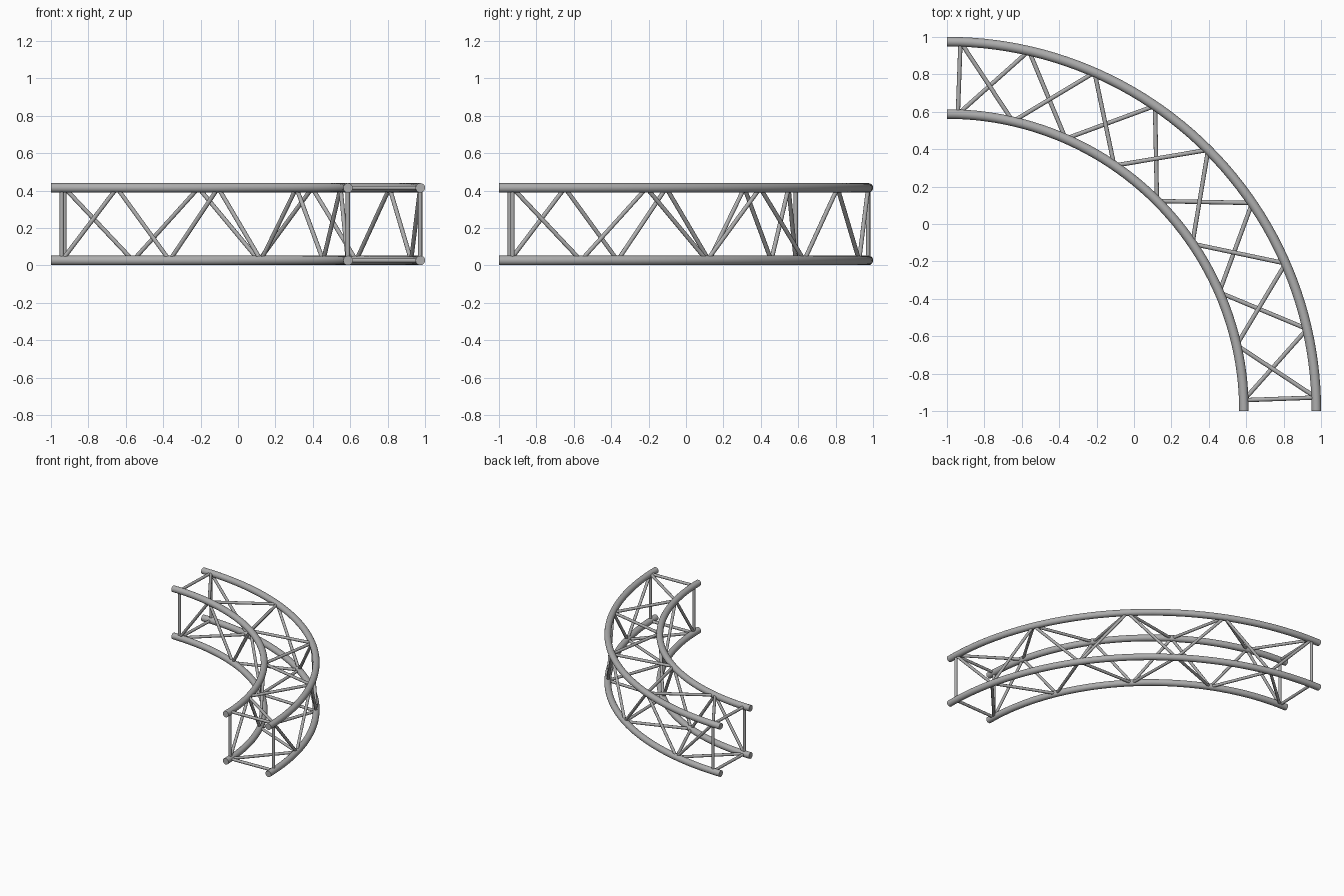
import bpy, bmesh, math
from mathutils import Vector, Matrix

cube = bpy.data.objects.get("Cube")
if cube:
    bpy.data.objects.remove(cube, do_unlink=True)

# Arc centre, chord radii, chord heights and tube sizes
CENTRE = Vector((-1, -1, 0))
RADIUS = {"inner": 1.588, "outer": 1.975}
HEIGHT = {"bottom": 0.026, "top": 0.414}
TUBE, BAR = 0.0255, 0.0115
NODES = 9
FIRST, STEP = 2.1, 10.725

metal = bpy.data.materials.new("grey metal")
metal.use_nodes = True
grey = (0.42, 0.42, 0.42, 1)
metal.diffuse_color = grey
metal.node_tree.nodes["Principled BSDF"].inputs["Base Color"].default_value = grey


def finish(bm, name):
    bmesh.ops.recalc_face_normals(bm, faces=bm.faces)
    mesh = bpy.data.meshes.new(name)
    bm.to_mesh(mesh)
    bm.free()
    obj = bpy.data.objects.new(name, mesh)
    bpy.context.collection.objects.link(obj)
    mesh.materials.append(metal)
    bpy.ops.object.select_all(action="DESELECT")
    obj.select_set(True)
    bpy.context.view_layer.objects.active = obj
    bpy.ops.object.shade_smooth_by_angle(angle=math.radians(40))


def chord(side, level):
    """Quarter-circle main tube with closed ends."""
    bm = bmesh.new()
    place = (Matrix.Translation(CENTRE + Vector((RADIUS[side], 0, HEIGHT[level])))
             @ Matrix.Rotation(math.pi / 2, 4, "X"))
    ring = bmesh.ops.create_circle(bm, segments=20, radius=TUBE, matrix=place)["verts"]
    edges = list({e for v in ring for e in v.link_edges})
    bmesh.ops.spin(bm, geom=edges, cent=CENTRE, axis=(0, 0, 1),
                   angle=math.pi / 2, steps=48)
    bmesh.ops.holes_fill(bm, edges=[e for e in bm.edges if e.is_boundary], sides=0)
    finish(bm, f"{level}_{side}_chord")


def node(side, level, i):
    """Point on a chord's centre line where bars meet."""
    a = math.radians(FIRST + STEP * i)
    r = RADIUS[side]
    return CENTRE + Vector((r * math.cos(a), r * math.sin(a), HEIGHT[level]))


def add_bar(bm, a, b):
    d = b - a
    place = Matrix.Translation((a + b) / 2) @ d.to_track_quat("Z", "Y").to_matrix().to_4x4()
    bmesh.ops.create_cone(bm, cap_ends=True, segments=12, radius1=BAR, radius2=BAR,
                          depth=d.length, matrix=place)


def lacing(name, even, odd):
    """Zigzag of bars alternating between two chords, with a straight bar at each end."""
    bm = bmesh.new()
    path = [node(*(odd if i % 2 else even), i) for i in range(NODES)]
    for a, b in zip(path, path[1:]):
        add_bar(bm, a, b)
    for i in (0, NODES - 1):
        add_bar(bm, node(*even, i), node(*odd, i))
    finish(bm, name)


# Four main chords
for side in RADIUS:
    for level in HEIGHT:
        chord(side, level)

# Lacing on the four faces of the truss
lacing("outer_lacing", ("outer", "top"), ("outer", "bottom"))
lacing("inner_lacing", ("inner", "bottom"), ("inner", "top"))
lacing("top_lacing", ("outer", "top"), ("inner", "top"))
lacing("bottom_lacing", ("inner", "bottom"), ("outer", "bottom"))
